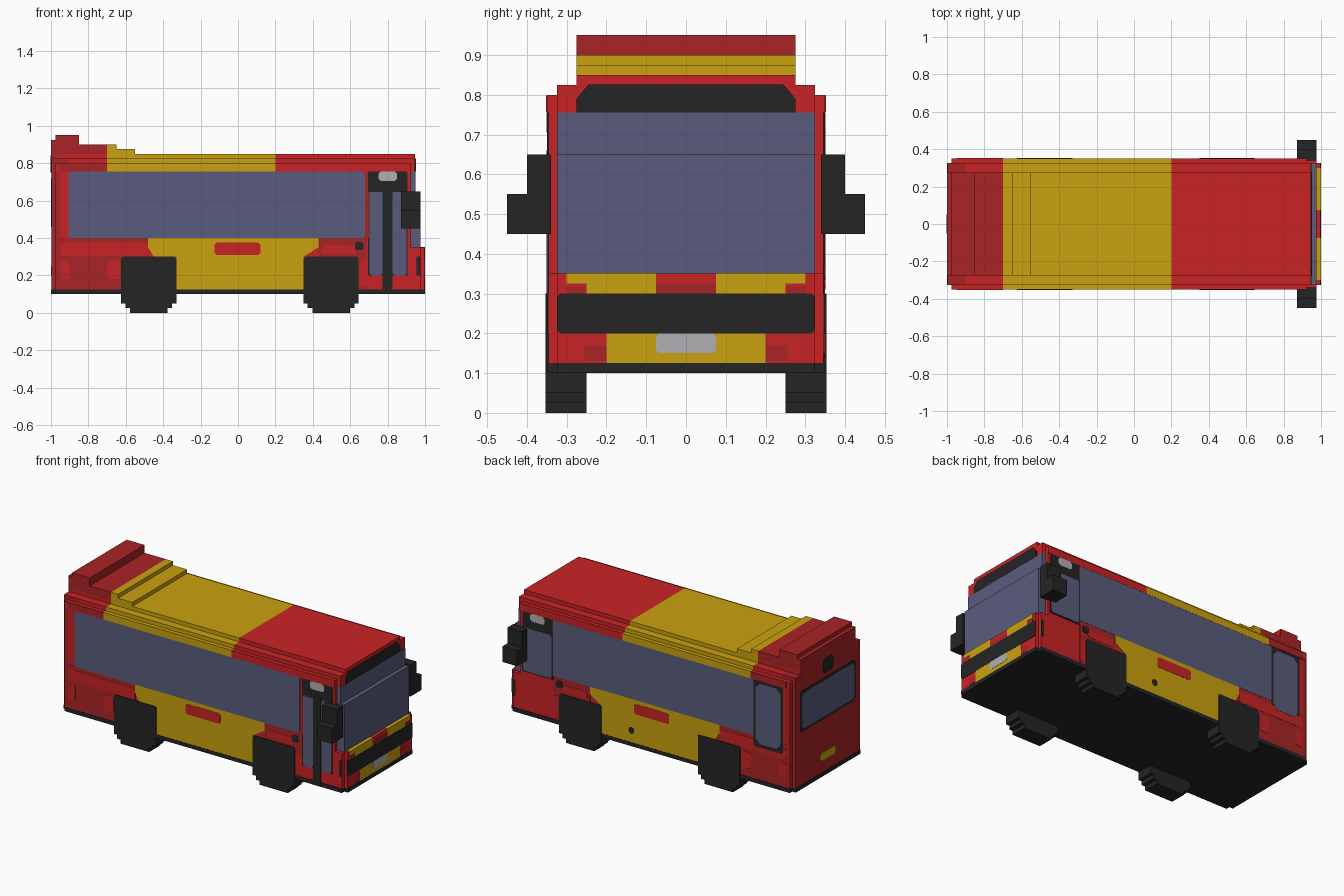
import bpy, bmesh

cube = bpy.data.objects.get("Cube")
if cube:
    bpy.data.objects.remove(cube, do_unlink=True)


def material(name, rgb):
    lin = [(c / 255 / 12.92) if c < 11 else ((c / 255 + 0.055) / 1.055) ** 2.4 for c in rgb]
    m = bpy.data.materials.new(name)
    m.use_nodes = True
    m.diffuse_color = (*lin, 1)
    m.node_tree.nodes["Principled BSDF"].inputs["Base Color"].default_value = (*lin, 1)
    return m


RED = material("red paint", (202, 35, 37))
DARK = material("dark red paint", (170, 36, 38))
YELLOW = material("yellow paint", (202, 162, 15))
GLASS = material("blue grey glass", (90, 92, 125))
BLACK = material("black trim", (37, 37, 37))
GREY = material("light grey", (176, 176, 178))


def prism(name, pts, axis, a0, a1, mat):
    """Extrude a 2D outline along an axis: 'x' uses (y, z), 'y' uses (x, z)."""
    def place(p, a):
        return (a, p[0], p[1]) if axis == 'x' else (p[0], a, p[1])
    bm = bmesh.new()
    lo = [bm.verts.new(place(p, a0)) for p in pts]
    hi = [bm.verts.new(place(p, a1)) for p in pts]
    bm.faces.new(lo)
    bm.faces.new(hi[::-1])
    n = len(pts)
    for i in range(n):
        j = (i + 1) % n
        bm.faces.new((lo[j], lo[i], hi[i], hi[j]))
    bmesh.ops.recalc_face_normals(bm, faces=bm.faces)
    me = bpy.data.meshes.new(name)
    bm.to_mesh(me)
    bm.free()
    me.materials.append(mat)
    ob = bpy.data.objects.new(name, me)
    bpy.context.collection.objects.link(ob)
    return ob


def rect(u0, u1, v0, v1, c=0.0):
    """Rectangle outline, with corners cut by c."""
    if c == 0:
        return [(u0, v0), (u1, v0), (u1, v1), (u0, v1)]
    return [(u0 + c, v0), (u1 - c, v0), (u1, v0 + c), (u1, v1 - c),
            (u1 - c, v1), (u0 + c, v1), (u0, v1 - c), (u0, v0 + c)]


def block(name, x0, x1, half, z0, z1, mat):
    return prism(name, rect(x0, x1, z0, z1), 'y', -half, half, mat)


WALL = 0.346


def side(name, pts, layer, mat, sides=(-1, 1)):
    """Thin plate on the side walls; higher layers lie on lower ones."""
    for s in sides:
        label = ("left_" if s > 0 else "right_") + name
        prism(label, pts, 'y', s * (WALL - 0.002), s * (WALL + 0.0015 * layer), mat)


# Skirt and underside
block("skirt", -0.975, 0.975, 0.35, 0.10, 0.125, BLACK)
block("skirt_ends", -1, 1, 0.325, 0.10, 0.125, BLACK)

# Lower body, with a narrower core forming the notched corners
block("lower_body", -0.975, 0.975, WALL, 0.125, 0.35, RED)
block("nose", 0.9, 0.997, 0.325, 0.125, 0.35, RED)
block("tail", -0.997, -0.9, 0.325, 0.125, 0.825, DARK)

# Upper body and windscreen
block("upper_body", -0.975, 0.925, WALL, 0.35, 0.755, RED)
block("windscreen_lower", 0.9, 0.975, 0.325, 0.35, 0.65, GLASS)
block("windscreen_upper", 0.9, 0.95, 0.325, 0.65, 0.755, GLASS)

# Stepped roof in three colour sections
for part, x0, x1, mat in (("rear", -0.975, -0.7, RED), ("middle", -0.7, 0.2, YELLOW),
                          ("front", 0.2, 0.925, RED)):
    end = 0.947 if part == "front" else x1
    block(part + "_cant_rail", x0, x1, 0.35, 0.755, 0.80, mat)
    block(part + "_roof_edge", x0, end, 0.325, 0.755, 0.825, mat)
    block(part + "_roof", x0, end, 0.275, 0.80, 0.85, mat)

# Roof pod
for i, (x0, x1, top, mat) in enumerate((
        (-1, -0.975, 0.925, DARK), (-0.975, -0.85, 0.95, DARK), (-0.85, -0.7, 0.90, DARK),
        (-0.7, -0.65, 0.90, YELLOW), (-0.65, -0.55, 0.875, YELLOW))):
    block("roof_pod_%d" % (i + 1), x0, x1, 0.275, 0.82, top, mat)

# Side paint: yellow panel, badge and darker red patches
side("yellow_panel", [(-0.33, 0.125), (0.35, 0.125), (0.35, 0.30), (0.43, 0.35), (0.43, 0.40),
                      (-0.48, 0.40), (-0.48, 0.35), (-0.45, 0.30), (-0.33, 0.30)], 2, YELLOW)
side("badge", rect(-0.125, 0.12, 0.31, 0.375, 0.01), 3, RED)
side("rear_dark_panel", rect(-0.975, -0.48, 0.125, 0.40), 1, DARK)
side("rear_red_stripe", rect(-0.95, -0.48, 0.305, 0.375, 0.015), 2, RED)
for x0, x1 in ((-0.95, -0.90), (-0.70, -0.63)):
    side("rear_red_patch", rect(x0, x1, 0.18, 0.28, 0.012), 2, RED)
side("rear_dark_column", rect(-0.975, -0.95, 0.40, 0.755), 1, DARK)
side("front_dark_panel", rect(0.43, 0.69, 0.125, 0.40), 1, DARK)
side("front_red_stripe", rect(0.45, 0.63, 0.315, 0.36, 0.012), 2, RED)
side("front_red_patch", rect(0.655, 0.69, 0.14, 0.28, 0.01), 2, RED)
side("dark_pillar", rect(0.675, 0.70, 0.40, 0.755), 1, DARK)
side("filler_hole", rect(0.625, 0.67, 0.335, 0.378, 0.008), 3, BLACK)
side("bumper_wrap", rect(0.955, 0.975, 0.2, 0.3), 2, BLACK)
for s in (-1, 1):
    prism("rear_dark_rail", rect(-0.95, -0.70, 0.757, 0.798), 'y', s * 0.349, s * 0.352, DARK)

# Side windows
side("window_band", rect(-0.905, 0.678, 0.40, 0.757, 0.012), 2, GLASS, (-1,))
side("window_band", rect(-0.72, 0.69, 0.40, 0.757), 2, GLASS, (1,))
side("exit_frame", rect(-0.925, -0.72, 0.33, 0.757, 0.01), 2, BLACK, (1,))
side("exit_glass", rect(-0.91, -0.735, 0.355, 0.74, 0.03), 3, GLASS, (1,))
side("drain_hole", rect(0.12, 0.16, 0.18, 0.22, 0.012), 3, BLACK, (1,))

# Entrance door on the right, driver's window on the left
side("door_header", rect(0.695, 0.905, 0.645, 0.757, 0.008), 2, BLACK)
side("door_sign", rect(0.75, 0.85, 0.705, 0.755, 0.012), 3, GREY)
side("door_frame", rect(0.695, 0.905, 0.2, 0.66), 1, BLACK, (-1,))
side("door_post", rect(0.773, 0.827, 0.10, 0.66), 3, BLACK, (-1,))
for x0, x1 in ((0.702, 0.773), (0.827, 0.902)):
    side("door_glass", rect(x0, x1, 0.2, 0.655, 0.012), 2, GLASS, (-1,))
side("driver_glass", rect(0.70, 0.90, 0.38, 0.655, 0.01), 3, GLASS, (1,))
side("driver_frame", rect(0.69, 0.908, 0.372, 0.66), 2, BLACK, (1,))


def nose_plate(name, y0, y1, z0, z1, mat, top=0.9988, c=0.0):
    return prism(name, rect(y0, y1, z0, z1, c), 'x', 0.99, top, mat)


# Front face
nose_plate("front_band", -0.325, 0.325, 0.2, 0.3, BLACK, 1.0, 0.008)
nose_plate("front_lower_yellow", -0.2, 0.2, 0.125, 0.2, YELLOW)
nose_plate("number_plate", -0.075, 0.075, 0.15, 0.2, GREY, 1.0, 0.008)
nose_plate("front_centre_patch", -0.075, 0.075, 0.3, 0.325, DARK)
for s in (-1, 1):
    nose_plate("front_upper_yellow", s * 0.075, s * 0.25, 0.3, 0.35, YELLOW)
    nose_plate("headlamp_yellow", s * 0.25, s * 0.30, 0.325, 0.35, YELLOW)
    nose_plate("headlamp_surround", s * 0.25, s * 0.30, 0.3, 0.318, DARK)
    nose_plate("lower_corner_patch", s * 0.2, s * 0.255, 0.13, 0.17, DARK)
# Painted top surface of the nose ledge
for s in (-1, 1):
    prism("ledge_yellow", rect(s * 0.075, s * 0.30, 0.345, 0.352), 'x', 0.976, 0.9988, YELLOW)
# Destination display
prism("destination_display", [(-0.275, 0.755), (0.275, 0.755), (0.275, 0.79), (0.245, 0.826),
                              (-0.245, 0.826), (-0.275, 0.79)], 'x', 0.943, 0.951, BLACK)


# Rear face
def tail_plate(name, y0, y1, z0, z1, mat, x, c):
    prism(name, rect(y0, y1, z0, z1, c), 'x', x, -0.99, mat)


tail_plate("rear_window_frame", -0.28, 0.28, 0.46, 0.72, BLACK, -0.9988, 0.02)
tail_plate("rear_window", -0.265, 0.265, 0.475, 0.705, GLASS, -1.0, 0.02)
tail_plate("rear_plate", -0.075, 0.075, 0.2, 0.25, YELLOW, -0.9995, 0.012)
prism("rear_vent", rect(-0.05, 0.05, 0.75, 0.84, 0.015), 'x', -1.002, -0.99, BLACK)

# Stepped wheels and mirrors, one per side
for s, label in ((-1, "right"), (1, "left")):
    for cx, end in ((-0.4775, "rear"), (0.4975, "front")):
        half = [(0.10, 0.0), (0.10, 0.025), (0.125, 0.025), (0.125, 0.05), (0.1475, 0.05),
                (0.1475, 0.29), (0.1375, 0.30)]
        outline = [(cx + x, z) for x, z in half] + [(cx - x, z) for x, z in reversed(half)]
        prism("%s_%s_wheel" % (label, end), outline, 'y', s * 0.25, s * 0.353, BLACK)
    prism(label + "_mirror", [(s * 0.34, 0.45), (s * 0.45, 0.45), (s * 0.45, 0.55),
                              (s * 0.40, 0.55), (s * 0.40, 0.65), (s * 0.34, 0.65)],
          'x', 0.872, 0.975, BLACK)
